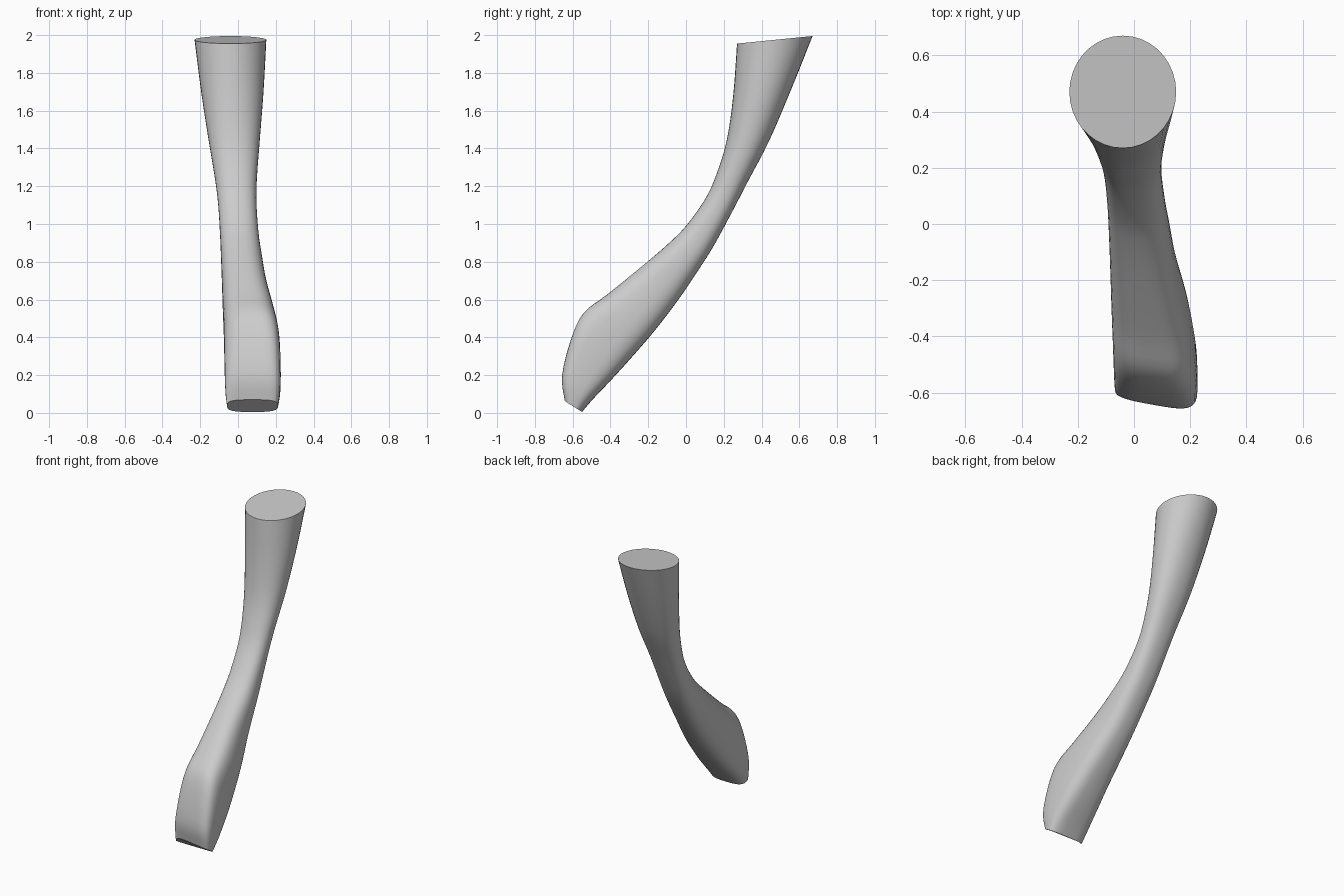
import bpy, bmesh, math
from mathutils import Vector

if "Cube" in bpy.data.objects:
    bpy.data.objects.remove(bpy.data.objects["Cube"])

# Cross-sections, top to bottom:
# front edge (y, z), back edge (y, z), x range, squareness, sideways slant of front
SECTIONS = [
    (0.27, 1.955, 0.67, 1.995, -0.23, 0.15, 2.0, 0.0),
    (0.25, 1.68, 0.56, 1.72, -0.195, 0.135, 2.1, 0.0),
    (0.215, 1.44, 0.44, 1.44, -0.155, 0.115, 2.2, 0.0),
    (0.16, 1.26, 0.325, 1.22, -0.122, 0.10, 2.3, 0.0),
    (0.10, 1.13, 0.25, 1.075, -0.105, 0.098, 2.4, 0.0),
    (0.00, 0.99, 0.15, 0.89, -0.095, 0.11, 2.5, 0.0),
    (-0.10, 0.89, 0.065, 0.755, -0.09, 0.127, 2.5, 0.0),
    (-0.25, 0.77, -0.04, 0.60, -0.085, 0.15, 2.6, 0.02),
    (-0.43, 0.63, -0.17, 0.43, -0.08, 0.19, 2.8, 0.04),
    (-0.56, 0.53, -0.30, 0.28, -0.075, 0.215, 3.2, 0.05),
    (-0.625, 0.39, -0.40, 0.17, -0.072, 0.225, 3.5, 0.05),
    (-0.67, 0.20, -0.495, 0.07, -0.068, 0.225, 3.5, 0.05),
    (-0.655, 0.07, -0.55, 0.005, -0.058, 0.212, 3.2, 0.05),
]
SIDES, STEPS = 36, 4


def spline(a, b, c, d, t):
    return 0.5 * (2*b + (c - a)*t + (2*a - 5*b + 4*c - d)*t*t + (3*b - a - 3*c + d)*t**3)


def rounded_ring(s):
    fy, fz, by, bz, x0, x1, power, slant = s
    front, back = Vector((0, fy, fz)), Vector((0, by, bz))
    mid, half = (front + back) / 2, (front - back) / 2
    pts = []
    for i in range(SIDES):
        a = 2 * math.pi * i / SIDES
        c, n = math.cos(a), math.sin(a)
        u = math.copysign(abs(c) ** (2 / power), c)
        v = math.copysign(abs(n) ** (2 / power), n)
        p = mid + half * v
        p.x = (x0 + x1) / 2 + u * (x1 - x0) / 2
        p.y += slant * (1 - u) / 2 * max(v, 0)
        pts.append(p)
    return pts


# Smoothly interpolated sections
rows = []
last = len(SECTIONS) - 1
for k in range(last):
    quad = [SECTIONS[min(max(k + j, 0), last)] for j in (-1, 0, 1, 2)]
    for t in range(STEPS):
        rows.append([spline(*vals, t / STEPS) for vals in zip(*quad)])
rows.append(SECTIONS[-1])

# Curved leg skin with flat end caps
bm = bmesh.new()
rings = [[bm.verts.new(p) for p in rounded_ring(r)] for r in rows]
for upper, lower in zip(rings, rings[1:]):
    for i in range(SIDES):
        j = (i + 1) % SIDES
        bm.faces.new((upper[i], upper[j], lower[j], lower[i]))
bm.faces.new(rings[0])
bm.faces.new(rings[-1])
bmesh.ops.recalc_face_normals(bm, faces=bm.faces)
mesh = bpy.data.meshes.new("curved_leg")
bm.to_mesh(mesh)
bm.free()
leg = bpy.data.objects.new("curved_leg", mesh)
bpy.context.collection.objects.link(leg)
bpy.context.view_layer.objects.active = leg
leg.select_set(True)
bpy.ops.object.shade_smooth_by_angle(angle=math.radians(40))
